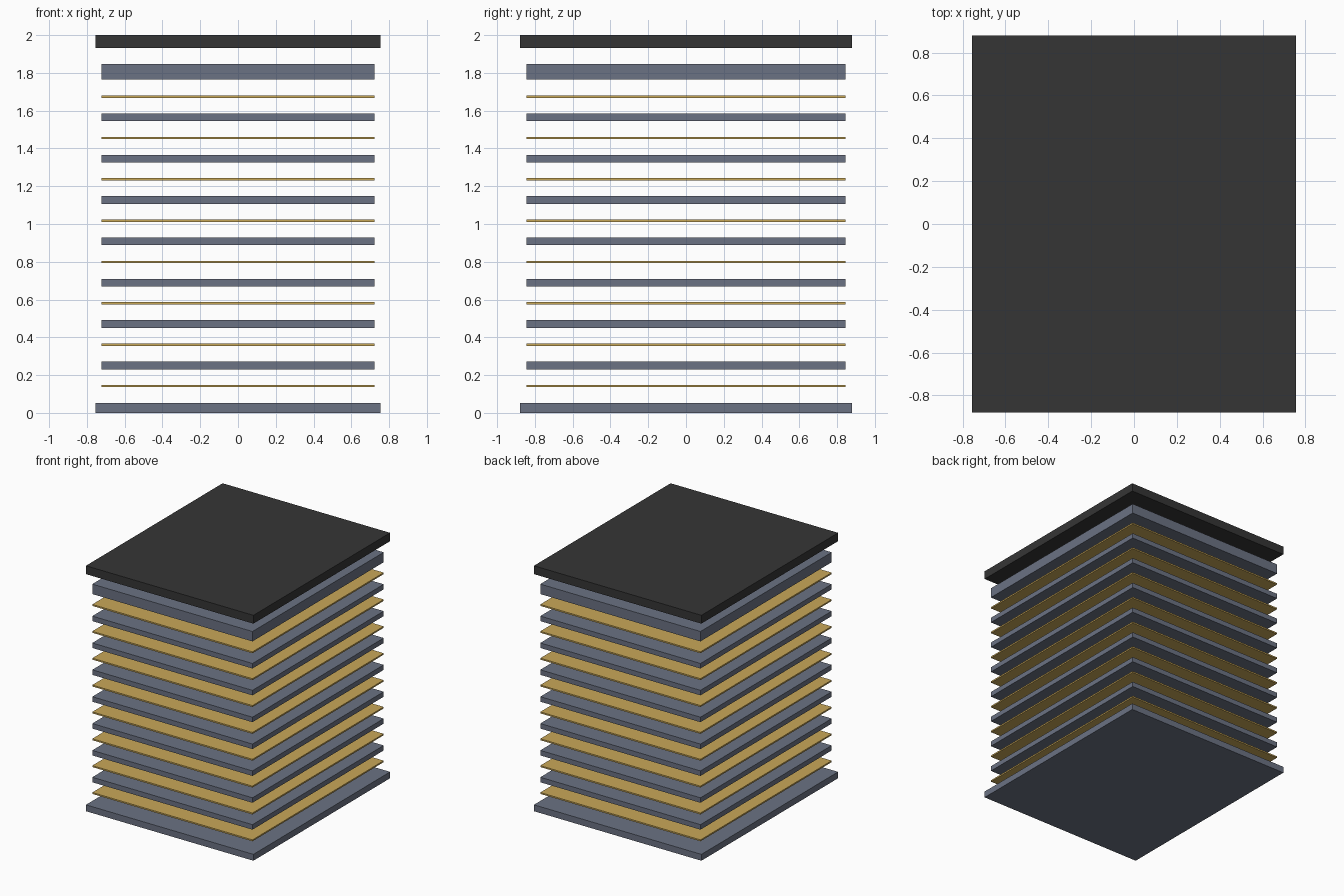
import bpy

old = bpy.data.objects.get("Cube")
if old:
    bpy.data.objects.remove(old, do_unlink=True)


def material(name, srgb):
    """Flat colour from 0-255 sRGB values, stored as linear."""
    lin = [((c / 255 + 0.055) / 1.055) ** 2.4 for c in srgb]
    m = bpy.data.materials.new(name)
    m.use_nodes = True
    m.diffuse_color = (*lin, 1)
    m.node_tree.nodes["Principled BSDF"].inputs["Base Color"].default_value = (*lin, 1)
    return m


grey = material("slate_grey", (107, 114, 131))
gold = material("gold", (201, 168, 88))
black = material("charcoal", (53, 53, 53))

OUTER = (1.51, 1.76)   # base and lid footprint
INNER = (1.444, 1.69)  # footprint of the stacked layers
STEP = 0.2189          # spacing of repeated layers


def slab(name, size, bottom, thickness, mat):
    bpy.ops.mesh.primitive_cube_add(size=1, location=(0, 0, bottom + thickness / 2))
    ob = bpy.context.object
    ob.name = name
    ob.scale = (*size, thickness)
    bpy.ops.object.transform_apply(location=False, rotation=False, scale=True)
    ob.data.materials.append(mat)


# Base plate
slab("base_plate", OUTER, 0, 0.052, grey)

# Alternating thin gold sheets and grey plates
for i in range(8):
    slab(f"gold_sheet_{i + 1}", INNER, 0.136 + i * STEP, 0.012, gold)
for i in range(7):
    slab(f"grey_plate_{i + 1}", INNER, 0.231 + i * STEP, 0.041, grey)

# Thick upper plate and dark lid
slab("upper_plate", INNER, 1.765, 0.081, grey)
slab("lid", OUTER, 1.932, 0.068, black)
